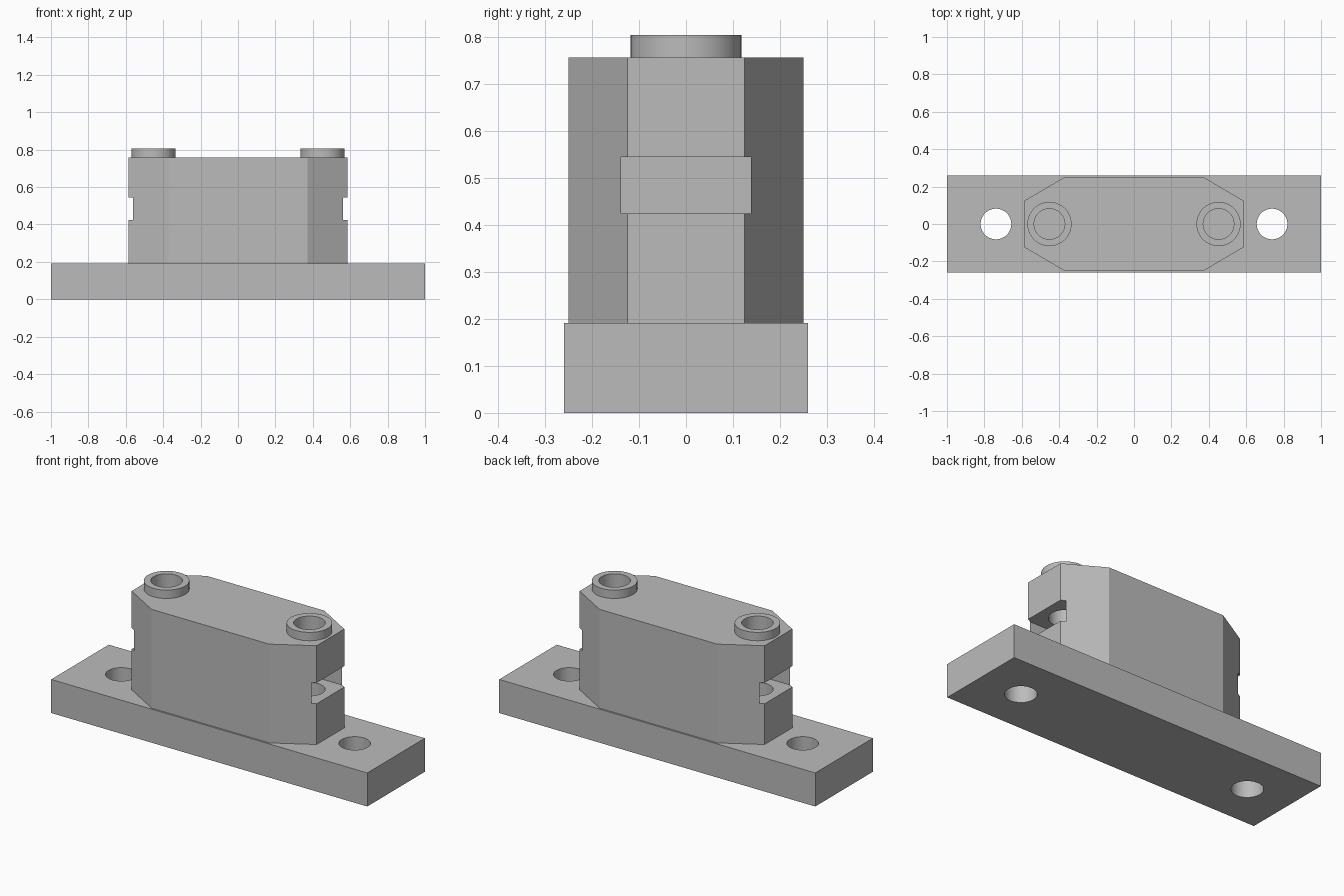
import bpy, bmesh, math

cube = bpy.data.objects.get("Cube")
if cube:
    bpy.data.objects.remove(cube, do_unlink=True)

grey = bpy.data.materials.new("plain grey")
grey.use_nodes = True
colour = (0.5, 0.5, 0.5, 1)
grey.diffuse_color = colour
grey.node_tree.nodes["Principled BSDF"].inputs["Base Color"].default_value = colour

BASE_TOP, BODY_TOP, BOSS_TOP = 0.192, 0.757, 0.805
BOLT_X, MOUNT_X, BORE = 0.452, 0.738, 0.082


def prism(name, outline, z0, z1):
    """Extrude a flat outline from z0 to z1."""
    bm = bmesh.new()
    face = bm.faces.new([bm.verts.new((x, y, z0)) for x, y in outline])
    top = bmesh.ops.extrude_face_region(bm, geom=[face])["geom"]
    for v in top:
        if isinstance(v, bmesh.types.BMVert):
            v.co.z = z1
    bmesh.ops.recalc_face_normals(bm, faces=bm.faces)
    mesh = bpy.data.meshes.new(name)
    bm.to_mesh(mesh)
    bm.free()
    mesh.materials.append(grey)
    ob = bpy.data.objects.new(name, mesh)
    bpy.context.collection.objects.link(ob)
    return ob


def box(x0, x1, y):
    return [(x0, -y), (x1, -y), (x1, y), (x0, y)]


def circle(x, r, n=64):
    return [(x + r * math.cos(math.tau * i / n), r * math.sin(math.tau * i / n))
            for i in range(n)]


def cut(ob, cutter):
    """Subtract the cutter, then discard it."""
    bpy.ops.object.select_all(action="DESELECT")
    bpy.context.view_layer.objects.active = ob
    ob.select_set(True)
    mod = ob.modifiers.new("cut", "BOOLEAN")
    mod.operation = "DIFFERENCE"
    mod.solver = "EXACT"
    mod.object = cutter
    bpy.ops.object.modifier_apply(modifier=mod.name)
    bpy.data.objects.remove(cutter, do_unlink=True)


# Base plate and the block with chamfered corners
base = prism("base_plate", box(-1, 1, 0.26), 0, BASE_TOP)
quarter = [(0.585, 0.125), (0.372, 0.25)]
half = quarter + [(-x, y) for x, y in reversed(quarter)]
body = prism("body_block", half + [(-x, -y) for x, y in half], BASE_TOP, BODY_TOP)

parts = [base, body]
for side, name in ((1, "left"), (-1, "right")):
    # Mounting hole, bolt bore and nut slot open at the end
    cut(base, prism("mount_cutter", circle(side * MOUNT_X, BORE), -0.1, 0.4))
    cut(body, prism("slot_cutter", box(*sorted((side * 0.31, side * 0.7)), 0.139),
                    0.425, 0.545))
    cut(body, prism("bore_cutter", circle(side * BOLT_X, BORE), 0.1, 0.9))
    # Raised collar around the bore
    collar = prism(name + "_collar", circle(side * BOLT_X, 0.118), BODY_TOP, BOSS_TOP)
    cut(collar, prism("collar_cutter", circle(side * BOLT_X, BORE), 0.6, 0.9))
    parts.append(collar)

# Smooth round walls, crisp edges
bpy.ops.object.select_all(action="DESELECT")
for ob in parts:
    ob.select_set(True)
bpy.context.view_layer.objects.active = body
bpy.ops.object.shade_smooth_by_angle(angle=math.radians(25))
